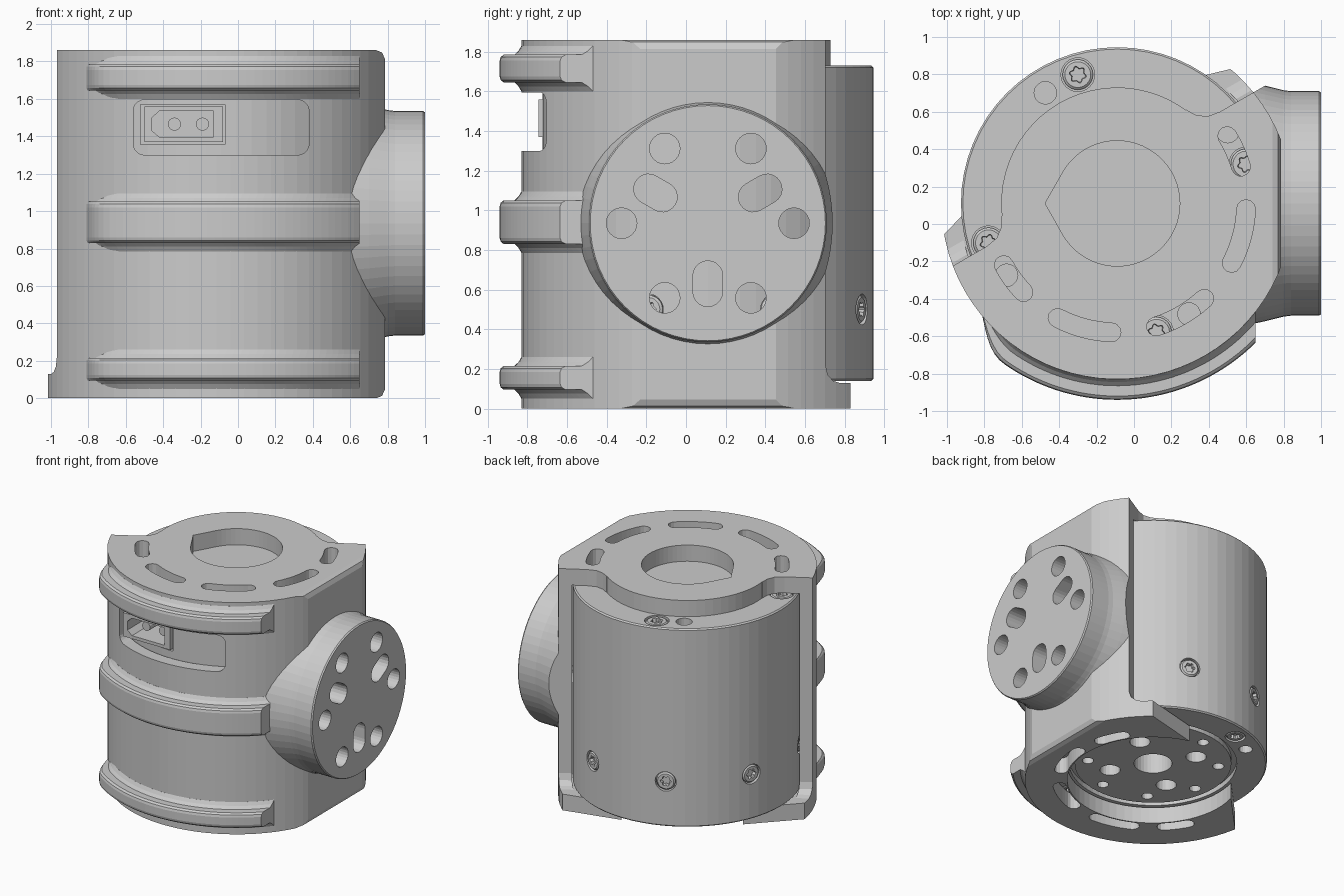
import bpy, bmesh
from math import sin, cos, pi, radians, acos
from mathutils import Matrix

if "Cube" in bpy.data.objects:
    bpy.data.objects.remove(bpy.data.objects["Cube"])

CX, CY = -0.09, 0.11                                    # drum axis
C = Matrix.Translation((CX, CY, 0))
L = C @ Matrix.Rotation(radians(30), 4, 'Z')            # bracket frame, +y = open side
CYC = Matrix(((0, 0, 1, 0), (1, 0, 0, 0), (0, 1, 0, 0), (0, 0, 0, 1)))
F = Matrix.Translation((0, 0.11, 0.935)) @ CYC          # side flange frame, z -> +x
FRONT = Matrix.Rotation(pi / 2, 4, 'X')                 # x, z profile, depth -> -y


def circle(r, n=64, cx=0, cy=0):
    return [(cx + r * cos(2 * pi * i / n), cy + r * sin(2 * pi * i / n)) for i in range(n)]


def rect(x0, x1, y0, y1, r=0.0):
    if not r:
        return [(x0, y0), (x1, y0), (x1, y1), (x0, y1)]
    out = []
    for cx, cy, a in ((x1 - r, y1 - r, 0), (x0 + r, y1 - r, 90), (x0 + r, y0 + r, 180), (x1 - r, y0 + r, 270)):
        out += [(cx + r * cos(radians(a + k * 18)), cy + r * sin(radians(a + k * 18))) for k in range(6)]
    return out


def arc_slot(a, half, r=0.69, w=0.05):
    """Curved slot: outer arc, round cap, inner arc, round cap."""
    a0, a1, out = radians(a - half), radians(a + half), []
    for k in range(9):
        t = a0 + (a1 - a0) * k / 8
        out.append(((r + w) * cos(t), (r + w) * sin(t)))
    for k in range(1, 6):
        out.append((r * cos(a1) + w * cos(a1 + k * pi / 6), r * sin(a1) + w * sin(a1 + k * pi / 6)))
    for k in range(9):
        t = a1 + (a0 - a1) * k / 8
        out.append(((r - w) * cos(t), (r - w) * sin(t)))
    for k in range(1, 6):
        b = a0 + pi + k * pi / 6
        out.append((r * cos(a0) + w * cos(b), r * sin(a0) + w * sin(b)))
    return out


def skin(bm, rings):
    """Closed skin through rings of world points, capped at both ends."""
    vs = [[bm.verts.new(p) for p in ring] for ring in rings]
    n = len(vs[0])
    for a, b in zip(vs, vs[1:]):
        for i in range(n):
            j = (i + 1) % n
            bm.faces.new((a[i], a[j], b[j], b[i]))
    bm.faces.new(vs[0][::-1])
    bm.faces.new(vs[-1])


def prism(bm, pts, z0, z1, M):
    skin(bm, [[(M @ Matrix.Translation((x, y, z))).translation for x, y in pts] for z in (z0, z1)])


def lathe(bm, prof, M, n=64, star=None):
    """Spun profile; rings listed in star get a six-lobed outline."""
    rings = []
    for k, (r, z) in enumerate(prof):
        lobe = 0.16 if star and k in star else 0
        rings.append([(M @ Matrix.Translation((r * (1 + lobe * cos(6 * t)) * cos(t),
                      r * (1 + lobe * cos(6 * t)) * sin(t), z))).translation
                      for t in (2 * pi * i / n for i in range(n))])
    skin(bm, rings)


def make(name, fill):
    bm = bmesh.new()
    fill(bm)
    bmesh.ops.recalc_face_normals(bm, faces=bm.faces)
    me = bpy.data.meshes.new(name)
    bm.to_mesh(me)
    bm.free()
    ob = bpy.data.objects.new(name, me)
    bpy.context.scene.collection.objects.link(ob)
    return ob


def boolean(ob, op, fill):
    tool = make("cutter", fill)
    tool.hide_render = True
    m = ob.modifiers.new("cut", 'BOOLEAN')
    m.operation, m.object, m.solver = op, tool, 'EXACT'
    bpy.context.view_layer.objects.active = ob
    bpy.ops.object.modifier_apply(modifier=m.name)
    bpy.data.objects.remove(tool)


# Bracket: round block, one flattened side, round side flange
bracket = make("bracket", lambda b: prism(b, circle(0.94, 80), 0, 1.86, L))
flat = [(-1.5, -0.5), (0.72, -0.5), (0.74, 0), (0.77, 0.012), (0.785, 0.045),
        (0.785, 1.815), (0.77, 1.848), (0.74, 1.86), (0.72, 2.4), (-1.5, 2.4)]
boolean(bracket, 'INTERSECT', lambda b: prism(b, flat, -1.5, 1.5, FRONT))
flange = [(0.66, 0.56), (0.63, 0.70), (0.605, 0.80), (0.60, 0.84), (0.60, 0.99), (0.593, 1.0)]
boolean(bracket, 'UNION', lambda b: lathe(b, flange, F))

# Open back with short feet below
side = [(-1.6, -0.2), (0.6, -0.2), (0.6, 0.13), (0.24, 0.13), (0.20, 0.14), (0.165, 0.17),
        (0.15, 0.22), (0.15, 2.0), (-1.6, 2.0)]
boolean(bracket, 'INTERSECT', lambda b: prism(b, side, -1.8, 1.8, L @ CYC))
boolean(bracket, 'DIFFERENCE', lambda b: prism(
    b, [(1.1, 0.257), (1.1, 1.2), (-1.1, 1.2), (-1.1, 0.257), (0, 0.576)], -0.1, 0.5, L))

# Hollow for the drum, open base ring, top disc with filleted shoulders
boolean(bracket, 'DIFFERENCE', lambda b: prism(b, circle(0.845), 0.13, 1.73, L))
boolean(bracket, 'DIFFERENCE', lambda b: prism(b, circle(0.63), -0.1, 0.4, L))
boolean(bracket, 'UNION', lambda b: prism(b, circle(0.62), 1.73, 1.86, L))
half = [(0.72, 0.1), (0.72, 0.15), (0.65, 0.162), (0.60, 0.20), (0.57, 0.25)]
boolean(bracket, 'UNION', lambda b: prism(b, half + [(-x, y) for x, y in half[::-1]], 1.73, 1.86, L))
tear = [(0.335 * cos(radians(-150 + 6 * k)), 0.335 * sin(radians(-150 + 6 * k))) for k in range(51)]
boolean(bracket, 'DIFFERENCE', lambda b: prism(b, tear + [(-0.385, 0)], 1.6, 2, C))


# Slots in both plates
def plate_slots(b):
    for off, h in ((0, 12.5), (45, 12.5), (-45, 12.5), (84, 7.5), (-84, 7.5)):
        prism(b, arc_slot(-90 + off, h), -0.2, 2, L)


boolean(bracket, 'DIFFERENCE', plate_slots)


# Six holes and three radial slots in the flange
def flange_holes(b):
    for k in range(6):
        prism(b, circle(0.077, 24, 0.435 * cos(k * pi / 3), 0.435 * sin(k * pi / 3)), 0.4, 1.2, F)
    for a in (30, 150, 270):
        prism(b, rect(0.19, 0.42, -0.075, 0.075, 0.074), 0.4, 1.2, F @ Matrix.Rotation(radians(a), 4, 'Z'))


boolean(bracket, 'DIFFERENCE', flange_holes)
# Front window
boolean(bracket, 'DIFFERENCE', lambda b: prism(b, rect(-0.56, 0.38, 1.30, 1.595, 0.06), 0.4, 1.2, FRONT))


# Ribs round the front: ramp up on the left, cut square on the right
def rib(b, zc, w):
    prof = [(0, -w - 0.05), (0.04, -w - 0.045), (0.055, -w - 0.02), (0.075, -w), (0.13, -w),
            (0.145, -w + 0.012), (0.15, -w + 0.03)]
    prof += [(r, -z) for r, z in prof[::-1]]
    rings = []
    for i in range(45):
        f = i / 44
        t = min(1, f / 0.22)
        t = 0.02 + 0.98 * t * t * (3 - 2 * t)
        ring = []
        for dr, dz in prof:
            r = 0.90 + dr * t
            a = radians(-148) * (1 - f) - acos(0.74 / r) * f
            ring.append((CX + r * cos(a), CY + r * sin(a), zc + dz))
        rings.append(ring)
    skin(b, rings)


for nm, zc, w in (("lower_rib", 0.155, 0.06), ("middle_rib", 0.94, 0.11), ("upper_rib", 1.715, 0.07)):
    make(nm, lambda b: rib(b, zc, w))

# Drum with a grooved rotor on its underside
drum = make("drum", lambda b: lathe(b, [
    (0.3, 0.14), (0.575, 0.14), (0.575, 0.18), (0.615, 0.18), (0.615, 0.14), (0.825, 0.14),
    (0.835, 0.15), (0.835, 1.72), (0.825, 1.73)], C))

# Screw places: z points out of the drum surface
spots = []
for k in range(4):
    T = C @ Matrix.Rotation(radians(17 + 90 * k), 4, 'Z') @ Matrix.Translation((0.72, 0, 0))
    spots.append((Matrix.Translation((0, 0, 1.73)) @ T, 0.09))
    spots.append((Matrix.Translation((0, 0, 0.14)) @ T @ Matrix.Rotation(pi, 4, 'X'), 0.075))
for k in range(8):
    spots.append((C @ Matrix.Rotation(radians(24 + 45 * k), 4, 'Z') @ Matrix.Translation((0.833, 0, 0.5)) @ CYC, 0.078))


def drum_holes(b):
    for M, r in spots:
        prism(b, circle(r, 24), -0.04, 0.1, M)
    for k in range(4):
        a = radians(33 + 90 * k)
        prism(b, circle(0.06, 20, 0.705 * cos(a), 0.705 * sin(a)), 1.62, 1.8, C)
        prism(b, circle(0.05, 20, 0.71 * cos(a), 0.71 * sin(a)), 0.05, 0.26, C)
        prism(b, circle(0.075, 20, 0.33 * cos(a), 0.33 * sin(a)), 0.05, 0.36, C)
    for k in range(8):
        a = radians(10 + 45 * k)
        prism(b, circle(0.042, 20, 0.48 * cos(a), 0.48 * sin(a)), 0.05, 0.26, C)
    prism(b, circle(0.14, 32), 0.05, 0.4, C)
    prism(b, rect(-0.52, -0.07, 1.355, 1.57), 0.4, 1.2, FRONT)


boolean(drum, 'DIFFERENCE', drum_holes)


# Screws with six-lobed sockets
def screws(b):
    for M, r in spots:
        s = r * 0.9
        lathe(b, [(s, -0.045), (s, -0.012), (s * 0.85, -0.002), (s * 0.5, -0.002),
                  (s * 0.45, -0.03)], M, 36, (3, 4))


make("screws", screws)

# Connector socket in the window, with two contacts
plug = make("connector_socket", lambda b: prism(b, rect(-0.50, -0.08, 1.37, 1.56), 0.38, 0.745, FRONT))
boolean(plug, 'DIFFERENCE', lambda b: prism(
    b, [(-0.46, 1.43), (-0.42, 1.395), (-0.13, 1.395), (-0.13, 1.535), (-0.42, 1.535), (-0.46, 1.50)],
    0.46, 0.9, FRONT))


def contacts(b):
    for x in (-0.34, -0.19):
        prism(b, circle(0.035, 16, x, 1.465), 0.44, 0.68, FRONT)


make("contacts", contacts)
